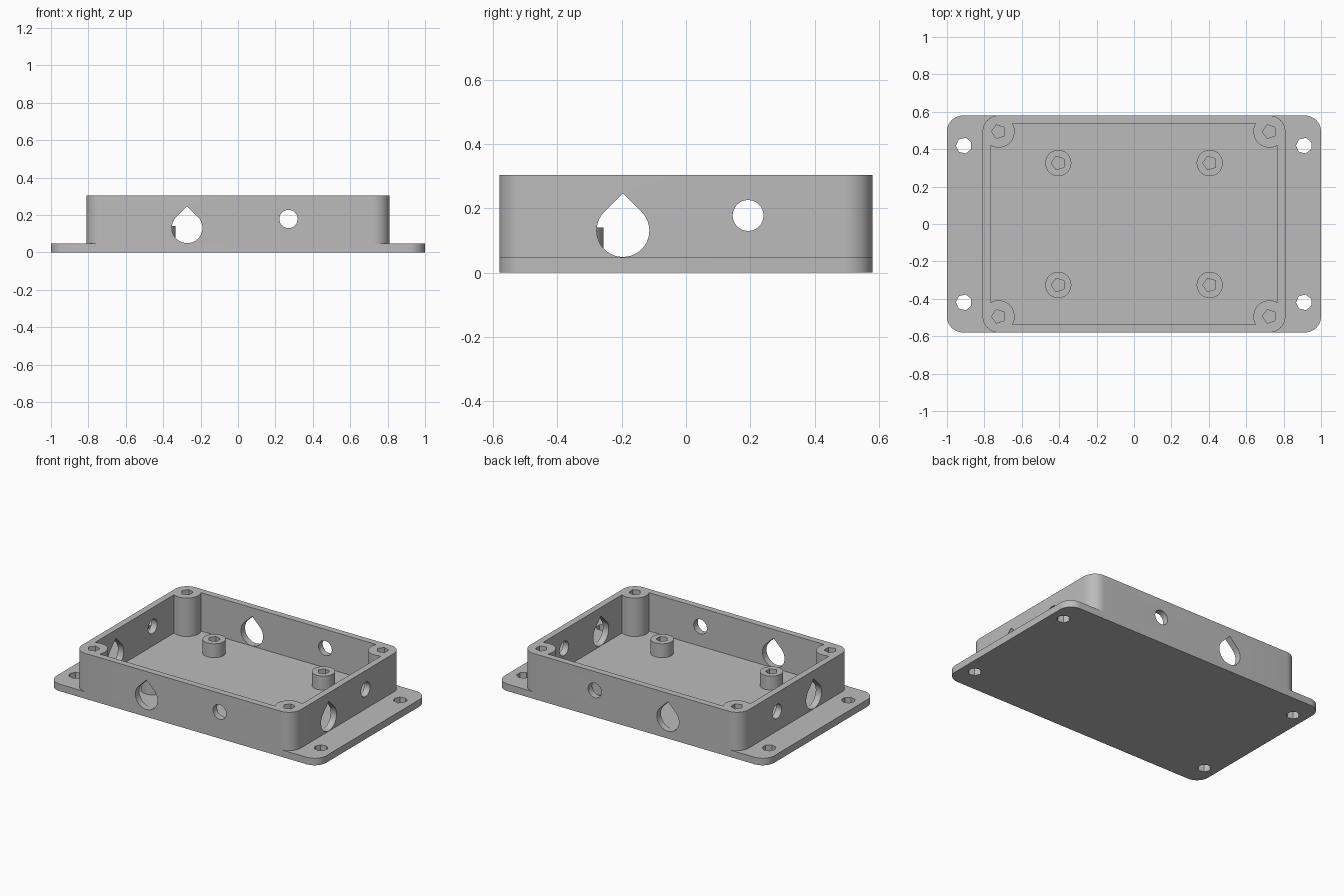
import bpy, bmesh
from math import pi, sin, cos, atan2, sqrt, radians
from mathutils import Matrix

cube = bpy.data.objects.get("Cube")
if cube:
    bpy.data.objects.remove(cube, do_unlink=True)

GREY = (0.5, 0.5, 0.5, 1)
plastic = bpy.data.materials.new("grey plastic")
plastic.use_nodes = True
plastic.diffuse_color = GREY
plastic.node_tree.nodes["Principled BSDF"].inputs["Base Color"].default_value = GREY

# Main dimensions
BASE_TOP, WALL_TOP, STANDOFF_TOP = 0.047, 0.304, 0.14
OUT_X, OUT_Y, WALL, ROUND = 0.81, 0.58, 0.043, 0.086
POST_X, POST_Y = OUT_X - ROUND, OUT_Y - ROUND
CORNERS = [(sx, sy) for sx in (-1, 1) for sy in (-1, 1)]


def arc(cx, cy, r, a, b, n):
    return [(cx + r * cos(a + (b - a) * i / n), cy + r * sin(a + (b - a) * i / n))
            for i in range(n + 1)]


def circle(cx, cy, r, n):
    """Regular outline with one corner pointing to -x."""
    return arc(cx, cy, r, pi, 3 * pi, n)[:-1]


def four_way(quarter):
    """Mirror a corner outline in the +x +y quadrant into a closed loop."""
    flipped = quarter[::-1]
    return (quarter + [(-x, y) for x, y in flipped]
            + [(-x, -y) for x, y in quarter] + [(x, -y) for x, y in flipped])


def rounded(hx, hy, r):
    return four_way(arc(hx - r, hy - r, r, 0, pi / 2, 10))


def teardrop(cx, cy, r):
    return arc(cx, cy, r, radians(135), radians(405), 30) + [(cx, cy + r * sqrt(2))]


def extrude(name, loops, low, high, matrix=None):
    """Solid from an outline, with any further loops as holes."""
    bm = bmesh.new()
    for loop in loops:
        vs = [bm.verts.new((x, y, low)) for x, y in loop]
        for i, v in enumerate(vs):
            bm.edges.new((vs[i - 1], v))
    if len(loops) == 1:
        bm.faces.new(bm.verts)
    else:
        bmesh.ops.triangle_fill(bm, edges=bm.edges[:], use_beauty=True)
    made = bmesh.ops.extrude_face_region(bm, geom=bm.faces[:], use_keep_orig=True)
    top = [g for g in made["geom"] if isinstance(g, bmesh.types.BMVert)]
    bmesh.ops.translate(bm, verts=top, vec=(0, 0, high - low))
    if matrix:
        bm.transform(matrix)
    bmesh.ops.recalc_face_normals(bm, faces=bm.faces[:])
    mesh = bpy.data.meshes.new(name)
    bm.to_mesh(mesh)
    bm.free()
    mesh.materials.append(plastic)
    ob = bpy.data.objects.new(name, mesh)
    bpy.context.collection.objects.link(ob)
    return ob


def activate(ob):
    bpy.ops.object.select_all(action="DESELECT")
    ob.select_set(True)
    bpy.context.view_layer.objects.active = ob


# Base plate with mounting holes in its flanges
mounts = [circle(sx * 0.909, sy * 0.419, 0.043, 7) for sx, sy in CORNERS]
parts = [extrude("base_plate", [rounded(1, OUT_Y, ROUND)] + mounts, 0, BASE_TOP)]

# Walls, with screw posts rounding into the inner corners
reach = sqrt(ROUND ** 2 - WALL ** 2)
start = atan2(-reach, WALL) + 2 * pi
end = atan2(WALL, -reach)
inner = four_way(arc(POST_X, POST_Y, ROUND, start, end, 18))
screws = [circle(sx * POST_X, sy * POST_Y, 0.038, 5) for sx, sy in CORNERS]
walls = extrude("walls_and_corner_posts",
                [rounded(OUT_X, OUT_Y, ROUND), inner] + screws, BASE_TOP, WALL_TOP)
parts.append(walls)

# Teardrop and round cable openings through opposite walls
along_y = Matrix.Rotation(pi / 2, 4, "X")
along_x = Matrix.Rotation(pi / 2, 4, "Z") @ along_y
openings = [
    (teardrop(-0.272, 0.131, 0.082), along_y), (circle(0.27, 0.178, 0.049, 32), along_y),
    (teardrop(-0.196, 0.131, 0.082), along_x), (circle(0.193, 0.178, 0.048, 32), along_x),
]
for outline, matrix in openings:
    cutter = extrude("opening_cutter", [outline], -1.2, 1.2, matrix)
    cutter.hide_render = True
    activate(walls)
    mod = walls.modifiers.new("opening", "BOOLEAN")
    mod.operation = "DIFFERENCE"
    mod.solver = "EXACT"
    mod.object = cutter
    bpy.ops.object.modifier_apply(modifier=mod.name)
    bpy.data.objects.remove(cutter, do_unlink=True)

# Board standoffs on the floor
for sx, sy in CORNERS:
    name = f"standoff_{'back' if sy > 0 else 'front'}_{'left' if sx > 0 else 'right'}"
    x, y = sx * 0.405, sy * 0.326
    parts.append(extrude(name, [circle(x, y, 0.07, 32), circle(x, y, 0.038, 5)],
                         BASE_TOP, STANDOFF_TOP))

for ob in parts:
    activate(ob)
    bpy.ops.object.shade_smooth_by_angle(angle=radians(30))
